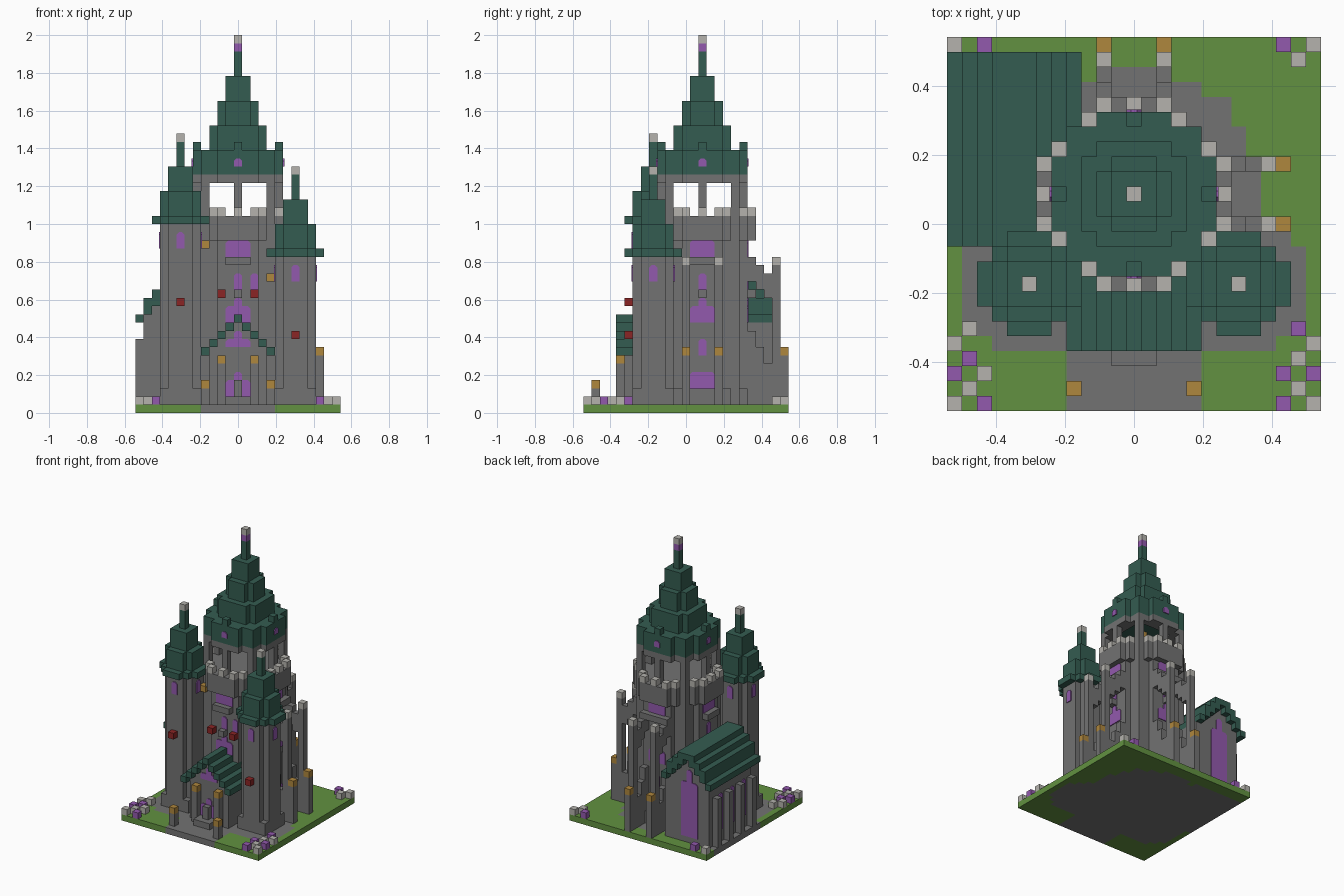
import bpy, bmesh, math
from mathutils import Matrix, Vector

if "Cube" in bpy.data.objects:
    bpy.data.objects.remove(bpy.data.objects["Cube"])

U = 1 / 23  # size of one block


def material(name, r, g, b):
    m = bpy.data.materials.new(name)
    m.use_nodes = True
    m.diffuse_color = (r, g, b, 1)
    m.node_tree.nodes["Principled BSDF"].inputs["Base Color"].default_value = (r, g, b, 1)
    return m


STONE = material("grey stone", .17, .17, .17)
PALE = material("pale stone", .46, .45, .42)
ROOF = material("dark green roof", .034, .107, .082)
GRASS = material("grass", .122, .283, .052)
PURPLE = material("purple glass", .29, .1, .42)
LAMP = material("amber lamp", .43, .242, .048)
RED = material("red", .26, .018, .018)


def finish(name, bm, mat):
    bmesh.ops.recalc_face_normals(bm, faces=bm.faces)
    me = bpy.data.meshes.new(name)
    bm.to_mesh(me)
    bm.free()
    me.materials.append(mat)
    ob = bpy.data.objects.new(name, me)
    bpy.context.collection.objects.link(ob)
    return ob


def slab(name, cells, z0, z1, mat):
    """Extrude a set of grid cells from level z0 to z1."""
    bm = bmesh.new()
    for x, y in sorted(cells):
        corners = ((-.5, -.5), (.5, -.5), (.5, .5), (-.5, .5))
        bm.faces.new([bm.verts.new(((x + a) * U, (y + b) * U, z0 * U)) for a, b in corners])
    bmesh.ops.remove_doubles(bm, verts=bm.verts, dist=U / 10)
    ext = bmesh.ops.extrude_face_region(bm, geom=bm.faces[:], use_keep_orig=True)
    top = [v for v in ext["geom"] if isinstance(v, bmesh.types.BMVert)]
    bmesh.ops.translate(bm, verts=top, vec=(0, 0, (z1 - z0) * U))
    bmesh.ops.dissolve_limit(bm, angle_limit=.01, verts=bm.verts, edges=bm.edges)
    return finish(name, bm, mat)


def rect(x0, x1, y0, y1):
    return {(x, y) for x in range(x0, x1 + 1) for y in range(y0, y1 + 1)}


def disc(cx, cy, r2):
    n = math.isqrt(r2)
    return {(x, y) for x, y in rect(cx - n, cx + n, cy - n, cy + n)
            if (x - cx) ** 2 + (y - cy) ** 2 <= r2}


def block(name, x, y, z, mat, h=1):
    return slab(name, {(x, y)}, z, z + h, mat)


def pane(name, cx, cy, dist, quarter, w, z0, z1, shift=0, cut=.3):
    """Thin window plate with clipped upper corners on one side of a tower."""
    c, a = cut * min(w, 1), w / 2
    pts = [(-a, z0), (a, z0), (a, z1 - c), (a - c, z1), (c - a, z1), (-a, z1 - c)]
    bm = bmesh.new()
    f = bm.faces.new([bm.verts.new(((p + shift) * U, -dist * U - .006, z * U)) for p, z in pts])
    ext = bmesh.ops.extrude_face_region(bm, geom=[f], use_keep_orig=True)
    top = [v for v in ext["geom"] if isinstance(v, bmesh.types.BMVert)]
    bmesh.ops.translate(bm, verts=top, vec=(0, .008, 0))
    place = Matrix.Translation(Vector((cx * U, cy * U, 0))) @ Matrix.Rotation(quarter * math.pi / 2, 4, 'Z')
    bm.transform(place)
    return finish(name, bm, PURPLE)


# Ground: paved footprint surrounded by grass
lot = rect(-12, 12, -12, 12)
paved = disc(0, 2, 72) | disc(-7, -4, 20) | disc(7, -4, 20) | rect(-4, 4, -12, -3) | rect(-12, -4, -1, 10)
slab("paving", paved & lot, 0, 1, STONE)
slab("grass", lot - paved, 0, 1, GRASS)

# Main tower shaft, corbel and battlements
TY = 2
slab("tower_shaft", disc(0, TY, 32), 1, 21, STONE)
slab("tower_plinth", disc(0, TY, 40), 1, 3, STONE)
slab("tower_corbel", disc(0, TY, 40), 21, 24, STONE)
merlons = {(sx * x, TY + sy * y) for x, y in ((0, 6), (2, 6), (3, 5), (5, 3), (6, 2), (6, 0))
           for sx in (-1, 1) for sy in (-1, 1)}
slab("battlements", merlons, 24, 25, PALE)

# Open belfry
columns = {(sx * 4, TY + sy * 4) for sx in (-1, 1) for sy in (-1, 1)}
columns |= {(0, TY + 5), (0, TY - 5), (5, TY), (-5, TY)}
slab("belfry_columns", columns, 24, 28, STONE)
slab("belfry_ring", disc(0, TY, 32) - disc(0, TY, 13), 28, 29, STONE)
block("belfry_lamp", 0, TY, 28, LAMP)

# Main spire, in tiers
for r2, z0, z1 in ((32, 29, 32), (13, 32, 35), (5, 35, 38), (2, 38, 41), (0, 41, 44)):
    slab("spire_tier", disc(0, TY, r2), z0, z1, ROOF)
slab("spire_dormers", {(0, TY + 5), (0, TY - 5), (5, TY), (-5, TY)}, 32, 33, ROOF)
block("spire_band", 0, TY, 44, PURPLE)
block("spire_finial", 0, TY, 45, PALE)

# Tower windows, sills and spire roundels on four sides
for q in range(4):
    for w, z0, z1 in ((3, 3, 5), (1, 7, 9), (3, 11, 13), (1, 13, 14), (1, 15, 17), (3, 19, 21)):
        pane("tower_window", 0, TY, 5.5, q, w, z0, z1)
    pane("spire_roundel", 0, TY, 5.5, q, 1, 30, 31)
    dx, dy = ((0, -1), (1, 0), (0, 1), (-1, 0))[q]
    sill = {(dx * 6 + k * dy, TY + dy * 6 + k * dx) for k in (-1, 0, 1)}
    slab("window_sill", sill, 18, 19, STONE)
    block("window_boss", dx * 6, TY + dy * 6, 14, STONE)
pane("side_window", 0, TY, 5.5, 0, .9, 15, 17, 2)

# Two front turrets of different heights
for side, cx, top in (("right", -7, 23), ("left", 7, 19)):
    cy = -4
    slab(side + "_turret", disc(cx, cy, 5), 1, top, STONE)
    slab(side + "_turret_plinth", disc(cx, cy, 8), 1, 3, STONE)
    for r2, z0, z1 in ((10, 0, 1), (5, 1, 4), (2, 4, 7), (0, 7, 10)):
        slab(side + "_turret_roof", disc(cx, cy, r2), top + z0, top + z1, ROOF)
    block(side + "_turret_finial", cx, cy, top + 10, PALE)
    for q in range(4):
        pane(side + "_turret_window", cx, cy, 2.5, q, 1, top - 3, top - 1)

# Chapel with pilasters and stepped gable roof along y
CX = -8
for x in range(-12, -3):
    top = (16, 16, 15, 14, 12)[abs(x - CX)]
    low = (15, 14, 13, 12, 11)[abs(x - CX)]
    slab("chapel_roof", rect(x, x, -1, 11), low, top, ROOF)
    if x > -12:
        slab("chapel_wall", rect(x, x, 0, 10), 1, low, STONE)
for y in (0, 3, 6, 9):
    block("chapel_pilaster", -12, y, 1, STONE, 8)
    if y < 9:
        pane("chapel_side_window", CX, 0, 3.5, 3, 1, 3, 9, -y - 1.5)
pane("chapel_gable_window", CX, 10, .5, 2, 3, 2, 11)
pane("chapel_gable_window_tip", CX, 10, .5, 2, 1, 11, 13)

# Flying buttresses at the back and on the left flank
for k in (-2, 2):
    for flank in (False, True):
        def at(d):
            return (d, TY + k) if flank else (k, TY + d)
        block("buttress_pier", *at(9), 1, STONE, 17)
        block("buttress_cap", *at(9), 18, PALE)
        block("buttress_foot", *at(10), 1, STONE, 6)
        block("buttress_lamp", *at(10), 7, LAMP)
        for d, low, top, base in ((6, 16, 19, 10), (7, 15, 18, 8), (8, 14, 17, 6)):
            block("buttress_arm", *at(d), low, STONE, top - low)
            block("buttress_base", *at(d), 1, STONE, base - 1)

# Entrance porch
for x in range(-4, 5):
    z = 11 - abs(x)
    slab("porch_roof", rect(x, x, -8, -3), z, z + 1, ROOF)
    if abs(x) < 4:
        slab("porch_wall", rect(x, x, -7, -3), 1, z, STONE)
slab("porch_step", rect(-1, 1, -9, -8), 1, 2, STONE)
block("door_post", 0, -8, 2, STONE, 2)
pane("door", 0, -7, .5, 0, 3, 2, 4)
pane("door_arch", 0, -7, .5, 0, 1, 4, 5)
pane("porch_window", 0, -7, .5, 0, 3, 8, 9)
pane("porch_window_tip", 0, -7, .5, 0, 1, 9, 10)
for s in (-1, 1):
    block("porch_pilaster", s * 2, -8, 1, STONE, 5)
    block("porch_lamp", s * 2, -8, 6, LAMP)
    block("path_post", s * 4, -11, 1, STONE, 2)
    block("path_lamp", s * 4, -11, 3, LAMP)
    block("tower_flag", s * 2, -4, 14, RED)
block("wall_lamp_high", -4, -3, 20, LAMP)
block("wall_lamp_low", 4, -3, 16, LAMP)
block("right_turret_flag", -7, -7, 13, RED)
block("left_turret_flag", 7, -7, 9, RED)

# Flowers and pale stones at the corners
pale = {(-12, 12), (12, 12), (11, 11), (-11, -7), (-10, -10)}
purple = {(-10, 12), (10, 12), (11, -7), (-11, -9), (10, -10)}
for s in (-1, 1):
    pale |= {(s * 12, -8), (s * 11, -11), (s * 12, -12)}
    purple |= {(s * 12, -10), (s * 10, -12)}
pale.add((11, -9))
for x, y in sorted(pale):
    block("pale_flower", x, y, 1, PALE)
for x, y in sorted(purple):
    block("purple_flower", x, y, 1, PURPLE)
